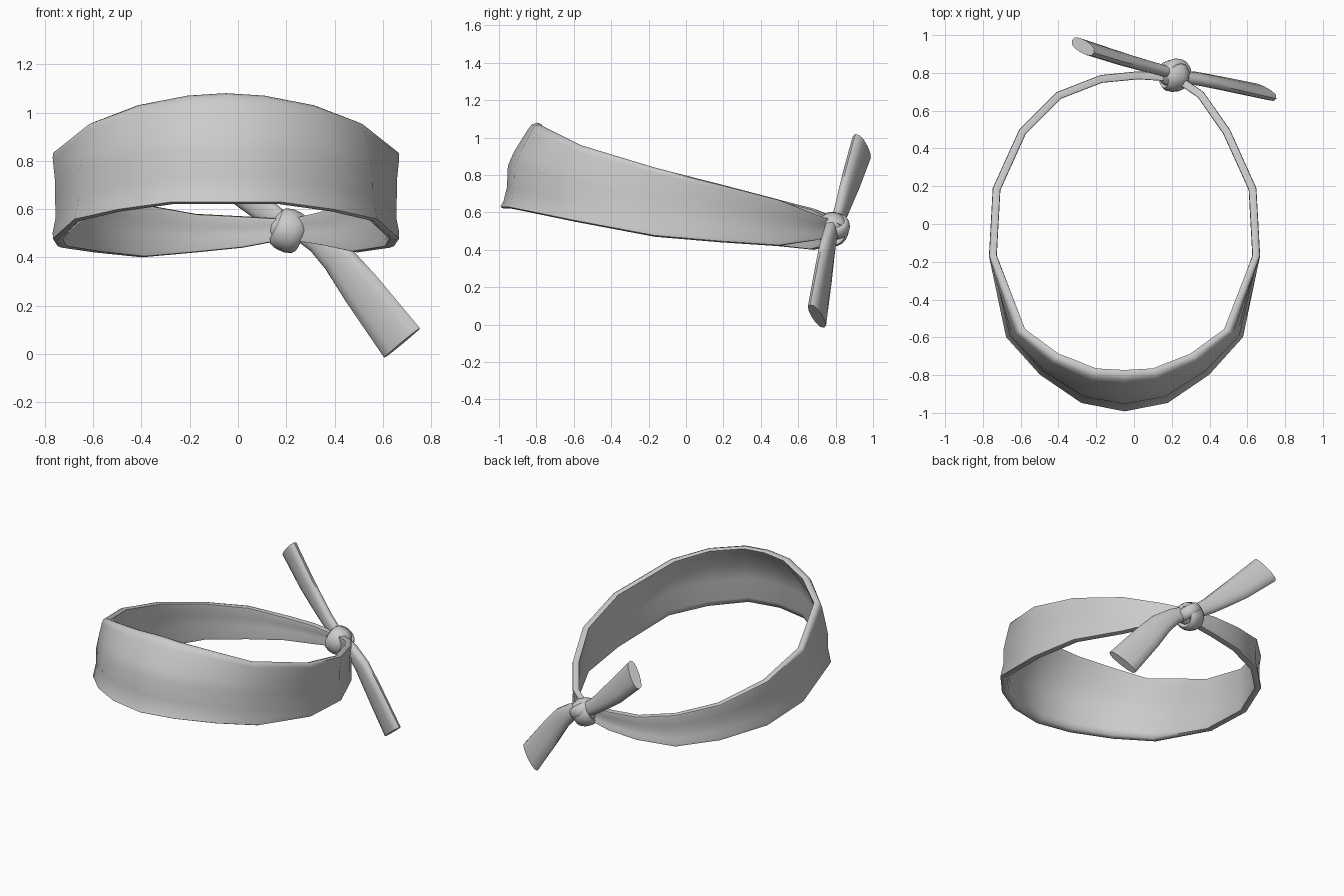
import bpy, bmesh, math
from mathutils import Vector

cube = bpy.data.objects.get("Cube")
if cube:
    bpy.data.objects.remove(cube)

cloth = bpy.data.materials.new("grey_cloth")
cloth.use_nodes = True
GREY = (0.6, 0.6, 0.6, 1)
cloth.diffuse_color = GREY
cloth.node_tree.nodes["Principled BSDF"].inputs["Base Color"].default_value = GREY


def loft(name, rings, closed=False, angle=60):
    """Skin a list of cross-sections into one smooth object."""
    bm = bmesh.new()
    rows = [[bm.verts.new(p) for p in ring] for ring in rings]
    n = len(rows[0])
    pairs = list(zip(rows, rows[1:])) + ([(rows[-1], rows[0])] if closed else [])
    for a, b in pairs:
        for i in range(n):
            j = (i + 1) % n
            bm.faces.new((a[i], a[j], b[j], b[i]))
    if not closed:
        bm.faces.new(rows[0])
        bm.faces.new(rows[-1])
    bmesh.ops.recalc_face_normals(bm, faces=bm.faces)
    mesh = bpy.data.meshes.new(name)
    bm.to_mesh(mesh)
    bm.free()
    obj = bpy.data.objects.new(name, mesh)
    bpy.context.collection.objects.link(obj)
    mesh.materials.append(cloth)
    bpy.ops.object.select_all(action='DESELECT')
    obj.select_set(True)
    bpy.context.view_layer.objects.active = obj
    bpy.ops.object.shade_smooth_by_angle(angle=math.radians(angle))
    return obj


# Band: half-loop stations as (x from middle, y, bottom z, top z, inward lean)
CENTRE = -0.05
half = [(0.23, -0.95, 0.62, 1.07, 0.16), (0.45, -0.80, 0.59, 1.03, 0.11),
        (0.63, -0.60, 0.55, 0.96, 0.07), (0.72, -0.17, 0.47, 0.84, 0.0),
        (0.70, 0.19, 0.44, 0.75, 0.0), (0.56, 0.50, 0.42, 0.67, 0.0)]
left = [(CENTRE + x, *rest) for x, *rest in half]
right = [(CENTRE - x, *rest) for x, *rest in half]
left_end = [(0.37, 0.70, 0.45, 0.59, 0), (0.24, 0.79, 0.47, 0.56, 0)]
right_end = [(-0.41, 0.70, 0.40, 0.62, 0), (-0.18, 0.79, 0.42, 0.58, 0),
             (0.02, 0.81, 0.44, 0.57, 0), (0.18, 0.80, 0.47, 0.56, 0)]
stations = (left_end[::-1] + left[::-1] + [(CENTRE, -0.995, 0.62, 1.08, 0.18)]
            + right + right_end)

# Cross-section: (height share, share of lean, inset), outside up, inside down
section = [(0, 0, 0.02), (0.02, 0, 0.003), (0.09, 0.1, 0.002), (0.25, 0.13, 0.014),
           (0.5, 0.17, 0.012), (0.66, 0.35, 0.012), (0.92, 0.82, 0.002),
           (0.98, 0.93, 0.004), (1, 1, 0.02), (0.98, 1, 0.042), (0.9, 0.85, 0.044),
           (0.66, 0.42, 0.038), (0.4, 0.2, 0.036), (0.1, 0.12, 0.044), (0.02, 0.05, 0.042)]
rings = []
for i, (x, y, low, high, lean) in enumerate(stations):
    a, b = stations[max(i - 1, 0)], stations[min(i + 1, len(stations) - 1)]
    inward = Vector((-(b[1] - a[1]), b[0] - a[0], 0)).normalized()
    if inward.dot(Vector((CENTRE - x, -y, 0))) < 0:
        inward.negate()
    rings.append([Vector((x, y, low + t * (high - low))) + inward * (s * lean + d)
                  for t, s, d in section])
loft("head_band", rings)


def tail(name, path, wide_start, wide_end, thick_start, thick_end):
    """Flattened cloth strip flaring out towards its free end."""
    pts = [Vector(p) for p in path]
    rings = []
    for i, p in enumerate(pts):
        f = i / (len(pts) - 1)
        along = (pts[min(i + 1, len(pts) - 1)] - pts[max(i - 1, 0)]).normalized()
        wide = Vector(wide_start).lerp(Vector(wide_end), f)
        wide -= along * wide.dot(along)
        thick = along.cross(wide).normalized() * (thick_start + f * (thick_end - thick_start))
        ring = []
        for k in range(12):
            c, s = math.cos(k * math.tau / 12), math.sin(k * math.tau / 12)
            ring.append(p + wide * c + thick * math.copysign(abs(s) ** 0.7, s))
        rings.append(ring)
    return loft(name, rings, angle=50)


tail("lower_tail",
     [(0.23, 0.78, 0.53), (0.33, 0.77, 0.47), (0.41, 0.755, 0.4),
      (0.51, 0.735, 0.27), (0.68, 0.70, 0.045)],
     (0.03, -0.01, 0.03), (0.09, -0.04, 0.04), 0.035, 0.03)
tail("upper_tail",
     [(0.2, 0.80, 0.53), (0.09, 0.83, 0.61), (0.0, 0.855, 0.69),
      (-0.1, 0.885, 0.78), (-0.27, 0.94, 0.95)],
     (0.03, -0.01, 0.03), (0.077, -0.04, 0.05), 0.03, 0.034)


# Knot: a rounded core with cloth loops wrapped over it
KNOT = Vector((0.215, 0.785, 0.515))


def wrap(name, axis, shift, radii, breadth, depth):
    """Closed strap around an axis through the knot."""
    axis = Vector(axis).normalized()
    u = axis.cross(Vector((0, 1, 0))).normalized()
    v = axis.cross(u)
    rings = []
    for k in range(20):
        a = k * math.tau / 20
        out = u * math.cos(a) * radii[0] + v * math.sin(a) * radii[1]
        mid = KNOT + Vector(shift) + out
        rings.append([mid + axis * breadth * math.cos(q * math.tau / 10)
                      + out.normalized() * depth * math.sin(q * math.tau / 10)
                      for q in range(10)])
    return loft(name, rings, closed=True)


core = []
for k in range(9):
    c = -math.cos(math.pi * (k + 0.5) / 9)
    r = math.sqrt(1 - c * c)
    core.append([KNOT + Vector((0.085 * c, 0.065 * r * math.cos(q * math.tau / 14),
                                0.07 * r * math.sin(q * math.tau / 14)))
                 for q in range(14)])
loft("knot_core", core)
wrap("knot_front_wrap", (1, 0.1, -0.45), (-0.005, 0, -0.005), (0.065, 0.06), 0.06, 0.026)
wrap("knot_cross_wrap", (0.6, -0.1, 0.8), (0.01, 0.015, 0.01), (0.062, 0.055), 0.038, 0.022)
